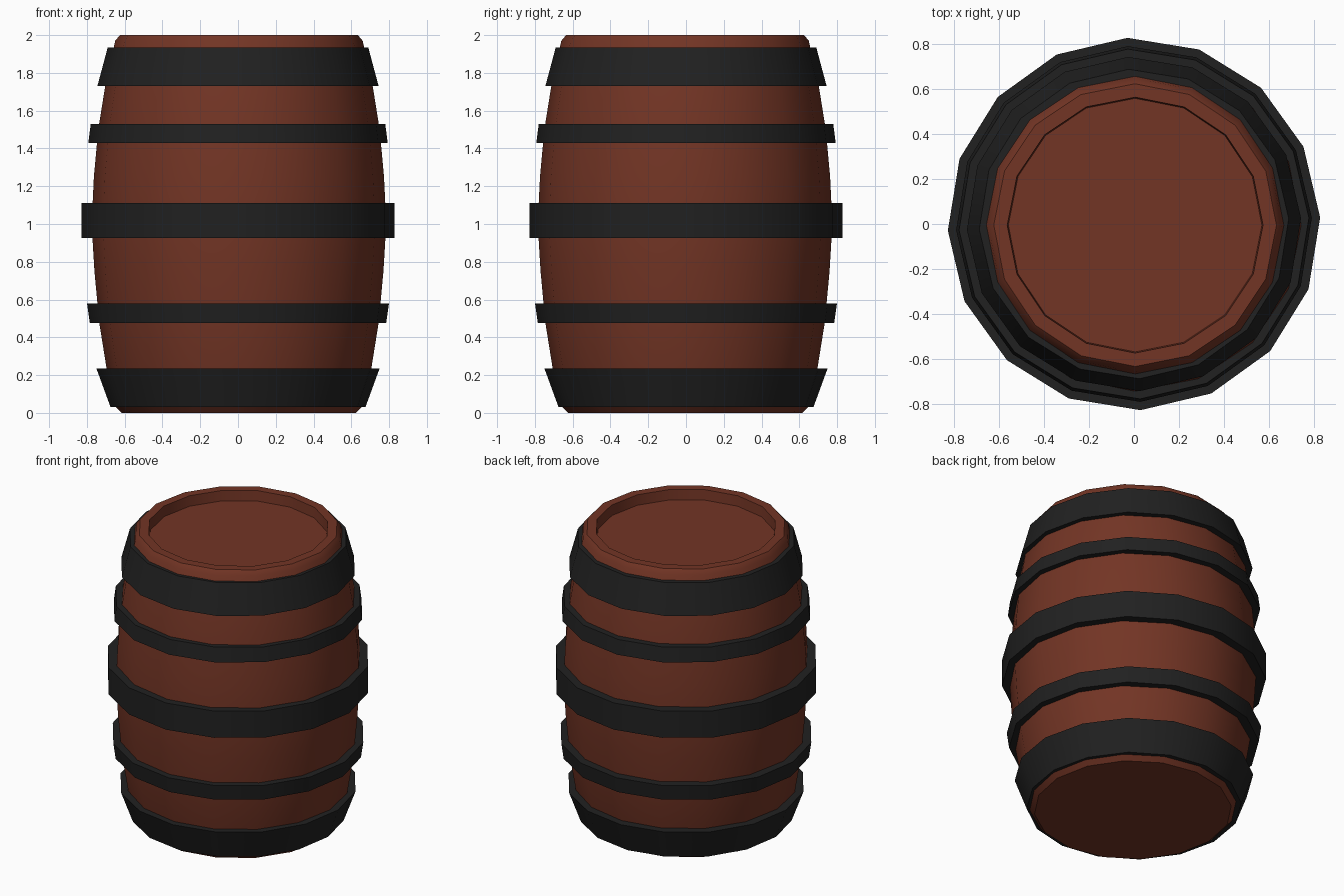
import bpy, bmesh, math

if "Cube" in bpy.data.objects:
    bpy.data.objects.remove(bpy.data.objects["Cube"])

SIDES = 16


def material(name, colour):
    m = bpy.data.materials.new(name)
    m.diffuse_color = colour
    m.use_nodes = True
    m.node_tree.nodes["Principled BSDF"].inputs["Base Color"].default_value = m.diffuse_color
    return m


def lathe(name, profile, mat, turn=0.0, centre=(0, 0), closed=False):
    """Spin an (r, z) profile around z; open profiles get end caps."""
    bm = bmesh.new()
    rings = []
    for r, z in profile:
        ring = []
        for i in range(SIDES):
            a = math.radians(turn) + math.tau * i / SIDES
            ring.append(bm.verts.new((centre[0] + r * math.cos(a),
                                      centre[1] + r * math.sin(a), z)))
        rings.append(ring)
    pairs = list(zip(rings, rings[1:]))
    if closed:
        pairs.append((rings[-1], rings[0]))
    else:
        bm.faces.new(rings[0][::-1])
        bm.faces.new(rings[-1])
    for a, b in pairs:
        for i in range(SIDES):
            j = (i + 1) % SIDES
            bm.faces.new((a[i], a[j], b[j], b[i]))
    bmesh.ops.recalc_face_normals(bm, faces=bm.faces)
    mesh = bpy.data.meshes.new(name)
    bm.to_mesh(mesh)
    bm.free()
    mesh.materials.append(mat)
    ob = bpy.data.objects.new(name, mesh)
    bpy.context.collection.objects.link(ob)
    bpy.ops.object.select_all(action='DESELECT')
    ob.select_set(True)
    bpy.context.view_layer.objects.active = ob
    bpy.ops.object.shade_smooth_by_angle(angle=math.radians(30))
    return ob


wood = material("wood", (0.17, 0.035, 0.018, 1))
iron = material("iron", (0.015, 0.015, 0.015, 1))

# Bulging wooden body with chamfered rims and a recessed lid
body = [(0.62, 0), (0.65, 0.03), (0.70, 0.23), (0.74, 0.48), (0.765, 0.75),
        (0.78, 1.0), (0.768, 1.25), (0.745, 1.5), (0.705, 1.75),
        (0.655, 1.97), (0.63, 2.0), (0.57, 2.0), (0.565, 1.93)]
lathe("barrel_body", body, wood, centre=(0.005, -0.005))

# Iron hoops: bottom z, top z, bottom radius, top radius
hoops = [("bottom_hoop", 0.03, 0.235, 0.675, 0.75),
         ("lower_hoop", 0.475, 0.58, 0.785, 0.80),
         ("middle_hoop", 0.925, 1.11, 0.83, 0.83),
         ("upper_hoop", 1.43, 1.53, 0.793, 0.78),
         ("top_hoop", 1.73, 1.935, 0.745, 0.69)]
for name, z0, z1, r0, r1 in hoops:
    lathe(name, [(r0 - 0.07, z0), (r0, z0), (r1, z1), (r1 - 0.07, z1)],
          iron, turn=2, closed=True)
